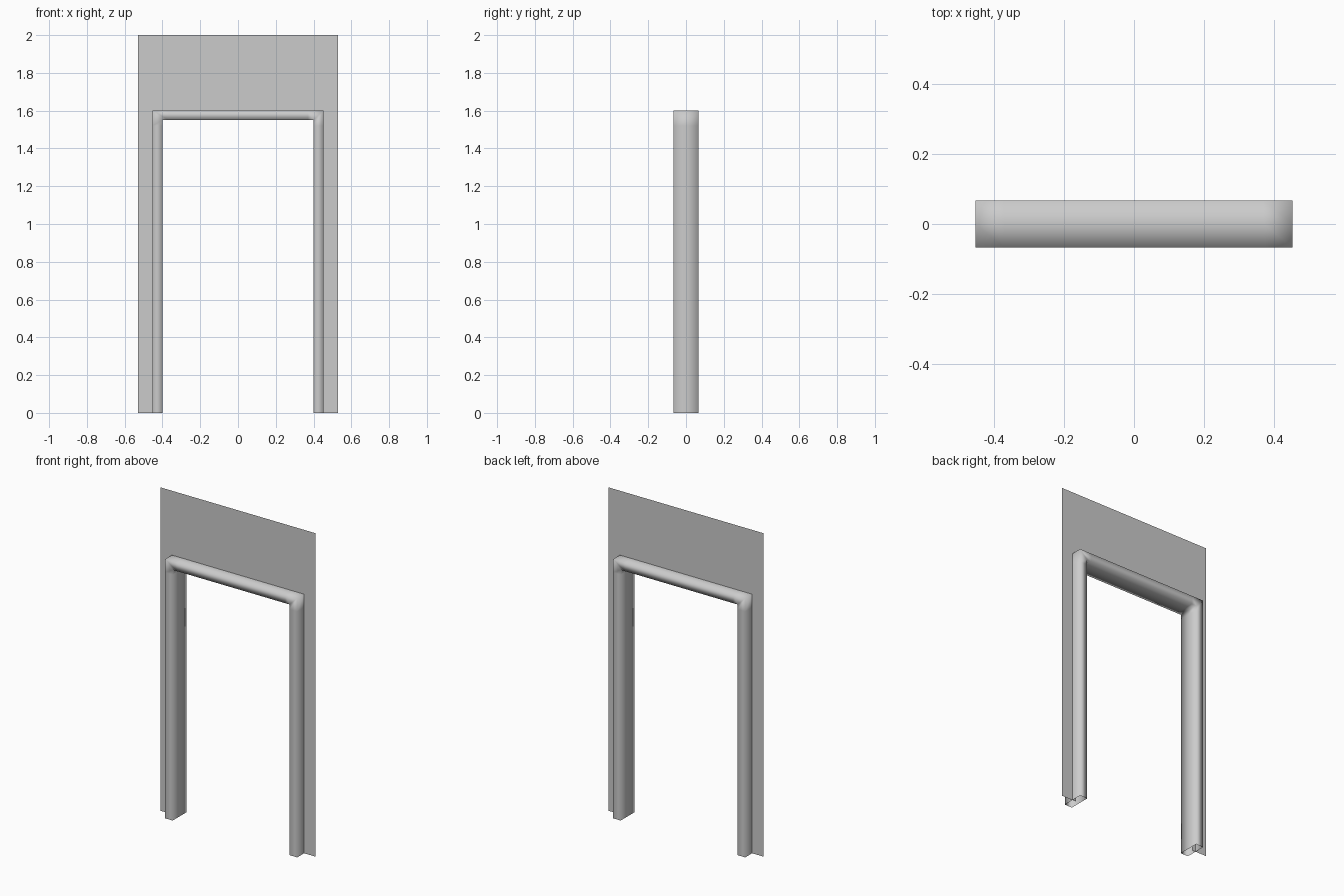
import bpy
import bmesh

cube = bpy.data.objects.get("Cube")
if cube:
    bpy.data.objects.remove(cube, do_unlink=True)

HALF_OPEN, OPEN_TOP = 0.40, 1.55    # clear doorway
TRIM, DEPTH = 0.052, 0.067          # trim width and half depth
WALL_HALF, WALL_TOP = 0.53, 2.0
LOOP = 0.03                         # support loop distance from the mitres

grey = bpy.data.materials.new("plaster_grey")
grey.use_nodes = True
colour = (0.6, 0.6, 0.6, 1)
grey.diffuse_color = colour
grey.node_tree.nodes["Principled BSDF"].inputs["Base Color"].default_value = colour


def make_object(name, bm):
    mesh = bpy.data.meshes.new(name)
    bm.to_mesh(mesh)
    bm.free()
    mesh.materials.append(grey)
    obj = bpy.data.objects.new(name, mesh)
    bpy.context.collection.objects.link(obj)
    return obj


def arch_path(d):
    """Doorway outline pushed outwards by d, from one foot to the other."""
    x, z = HALF_OPEN + d, OPEN_TOP + d
    left = [(x, 0), (x, OPEN_TOP - LOOP), (x, z), (HALF_OPEN - LOOP, z)]
    return left + [(-px, pz) for px, pz in reversed(left)]


# Door frame: hollow rectangular trim swept round the doorway, open at the feet
bm = bmesh.new()
section = [(0, -DEPTH), (TRIM, -DEPTH), (TRIM, 0), (TRIM, DEPTH), (0, DEPTH), (0, 0)]
strips = [[bm.verts.new((x, y, z)) for x, z in arch_path(d)] for d, y in section]
for a, b in zip(strips, strips[1:] + strips[:1]):
    for i in range(len(a) - 1):
        bm.faces.new((a[i], a[i + 1], b[i + 1], b[i]))
bmesh.ops.recalc_face_normals(bm, faces=bm.faces)
for face in bm.faces:
    face.smooth = True
make_object("door_frame", bm)

# Wall: a thin sheet around the doorway, its inner edge hidden in the frame
bm = bmesh.new()
hole = HALF_OPEN + TRIM / 2
hole_top = OPEN_TOP + TRIM / 2
inner = [(-hole, 0), (-hole, hole_top), (hole, hole_top), (hole, 0)]
outer = [(-WALL_HALF, 0), (-WALL_HALF, WALL_TOP), (WALL_HALF, WALL_TOP), (WALL_HALF, 0)]
inner, outer = ([bm.verts.new((x, 0, z)) for x, z in ring] for ring in (inner, outer))
for i in range(3):
    bm.faces.new((inner[i], outer[i], outer[i + 1], inner[i + 1]))
for face in bm.faces:
    face.normal_update()
    if face.normal.y > 0:
        face.normal_flip()
make_object("wall", bm)
